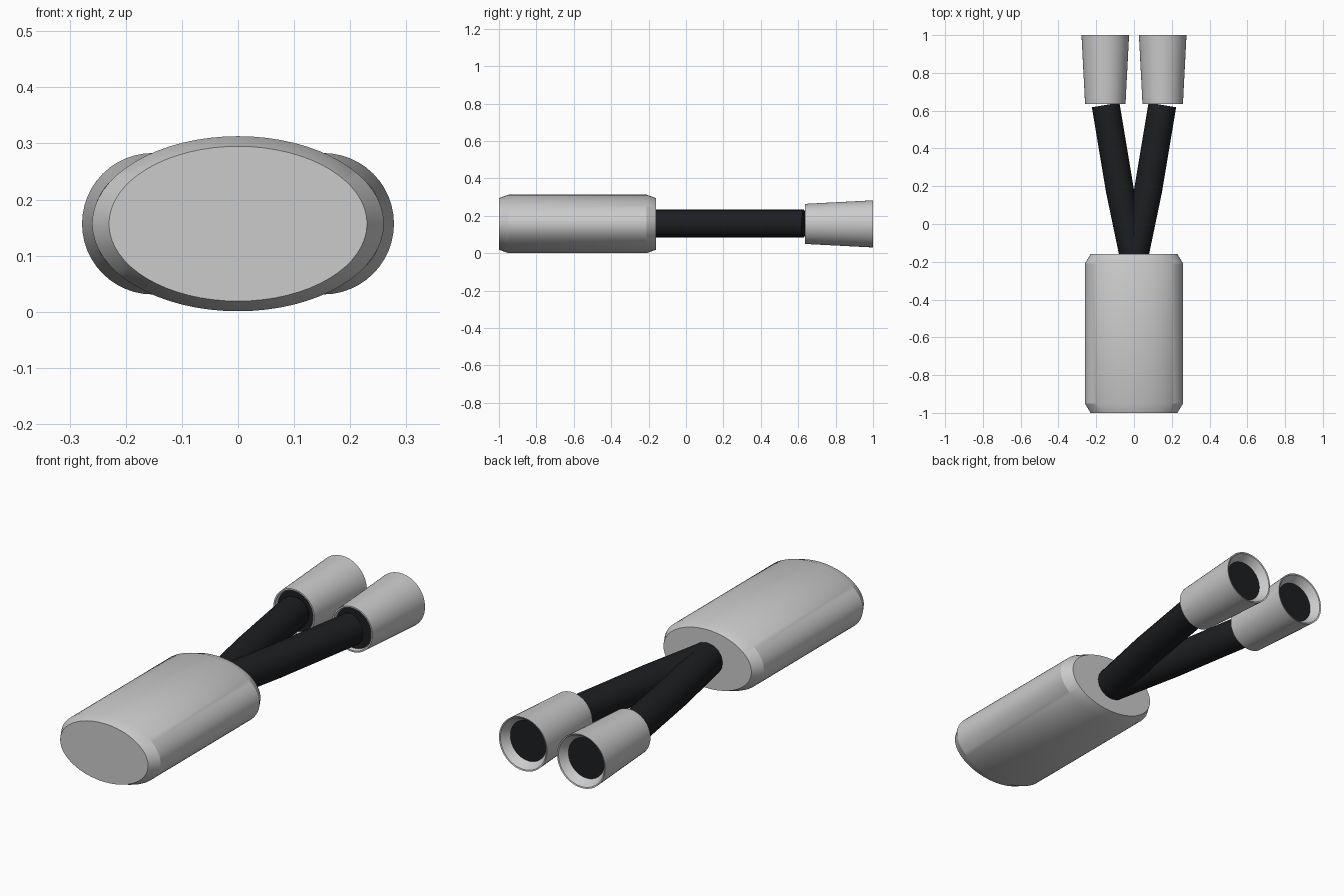
import bpy, bmesh, math

if "Cube" in bpy.data.objects:
    bpy.data.objects.remove(bpy.data.objects["Cube"])

Z = 0.157  # common axis height


def material(name, rgb):
    m = bpy.data.materials.new(name)
    m.diffuse_color = (*rgb, 1)
    m.use_nodes = True
    m.node_tree.nodes["Principled BSDF"].inputs["Base Color"].default_value = m.diffuse_color
    return m


black = material("black", (0.012, 0.013, 0.015))
bright = material("bright_metal", (0.8, 0.8, 0.82))


def finish(ob, mat):
    if mat:
        ob.data.materials.append(mat)
    bpy.ops.object.select_all(action='DESELECT')
    ob.select_set(True)
    bpy.context.view_layer.objects.active = ob
    bpy.ops.object.shade_smooth_by_angle(angle=math.radians(25))


def loft(name, x, rings, mat=None, n=48, closed=False):
    """Join elliptical rings (y, rx, rz) along y; cap the ends or close the loop."""
    bm = bmesh.new()
    loops = []
    for y, rx, rz in rings:
        loops.append([bm.verts.new((x + rx * math.cos(2 * math.pi * i / n), y,
                                    Z + rz * math.sin(2 * math.pi * i / n)))
                      for i in range(n)])
    pairs = list(zip(loops, loops[1:]))
    if closed:
        pairs.append((loops[-1], loops[0]))
    else:
        bm.faces.new(loops[0])
        bm.faces.new(loops[-1])
    for a, b in pairs:
        for i in range(n):
            j = (i + 1) % n
            bm.faces.new((a[i], a[j], b[j], b[i]))
    bmesh.ops.recalc_face_normals(bm, faces=bm.faces)
    me = bpy.data.meshes.new(name)
    bm.to_mesh(me)
    bm.free()
    ob = bpy.data.objects.new(name, me)
    bpy.context.collection.objects.link(ob)
    finish(ob, mat)


def pipe(name, points, radius, mat):
    """Round capped pipe along a few points."""
    cu = bpy.data.curves.new(name, 'CURVE')
    cu.dimensions = '3D'
    cu.bevel_depth = radius
    cu.bevel_resolution = 6
    cu.use_fill_caps = True
    sp = cu.splines.new('POLY')
    sp.points.add(len(points) - 1)
    for p, co in zip(sp.points, points):
        p.co = (*co, 1)
    ob = bpy.data.objects.new(name, cu)
    bpy.context.collection.objects.link(ob)
    bpy.ops.object.select_all(action='DESELECT')
    ob.select_set(True)
    bpy.context.view_layer.objects.active = ob
    bpy.ops.object.convert(target='MESH')
    finish(bpy.context.object, mat)


# Oval silencer body with chamfered ends
loft("muffler_body", 0, [(-1, 0.23, 0.138), (-0.95, 0.26, 0.156),
                         (-0.21, 0.26, 0.156), (-0.16, 0.23, 0.138)], n=64)

for side, s in (("left", -1), ("right", 1)):
    # Pipe splitting outwards from the body
    pipe(side + "_pipe", [(0, -0.18, Z + 0.002), (s * 0.075, 0.18, Z + 0.002),
                          (s * 0.15, 0.63, Z + 0.002)], 0.074, black)
    # Flared tailpipe tip with a funnelled rim
    loft(side + "_tip", s * 0.152,
         [(y, r, r) for y, r in ((0.635, 0.107), (1, 0.126), (0.998, 0.12),
                                 (0.96, 0.095), (0.65, 0.095), (0.635, 0.1))],
         bright, closed=True)
    # Dark core inside the tip
    loft(side + "_tip_core", s * 0.152,
         [(0.65, 0.0955, 0.0955), (0.96, 0.0955, 0.0955)], black)
